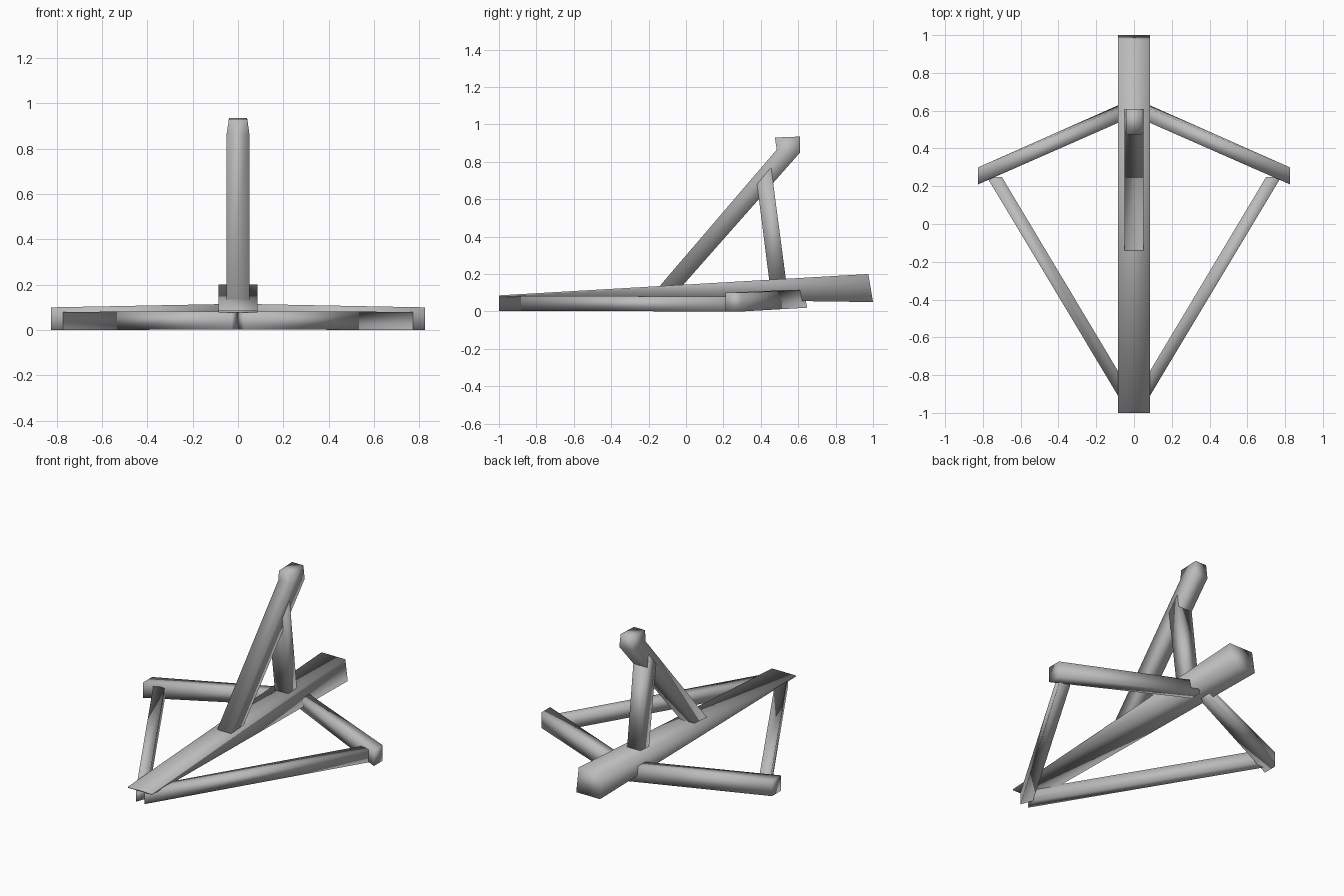
import bpy
import bmesh

cube = bpy.data.objects.get("Cube")
if cube:
    bpy.data.objects.remove(cube, do_unlink=True)

grey = bpy.data.materials.new("plain grey")
grey.use_nodes = True
grey.diffuse_color = (0.5, 0.5, 0.5, 1)
grey.node_tree.nodes["Principled BSDF"].inputs["Base Color"].default_value = (0.5, 0.5, 0.5, 1)


def loft(name, rings, mirror=False):
    """Join four-point rings into a capped, softly shaded beam."""
    bm = bmesh.new()
    loops = [[bm.verts.new(p) for p in ring] for ring in rings]
    for a, b in zip(loops, loops[1:]):
        for i in range(4):
            j = (i + 1) % 4
            bm.faces.new((a[i], a[j], b[j], b[i]))
    bm.faces.new(loops[0])
    bm.faces.new(loops[-1])
    bmesh.ops.recalc_face_normals(bm, faces=bm.faces)
    for face in bm.faces:
        face.smooth = True
    mesh = bpy.data.meshes.new(name)
    bm.to_mesh(mesh)
    bm.free()
    mesh.materials.append(grey)
    obj = bpy.data.objects.new(name, mesh)
    bpy.context.collection.objects.link(obj)
    if mirror:
        mod = obj.modifiers.new("Mirror", "MIRROR")
        mod.use_mirror_merge = False
    return obj


def cross(half, a, b):
    """Ring spanning the centre line between two (y, z) points."""
    return [(-half, *a), (half, *a), (half, *b), (-half, *b)]


def upright(a, b, low, high, lean=0.0):
    """Ring standing on two (x, y) points."""
    return [(*a, low), (*b, low), (b[0], b[1] - lean, high), (a[0], a[1] - lean, high)]


# Tapered central keel
loft("keel_beam", [cross(0.085, (-1, 0.078), (-1, 0.086)),
                   cross(0.085, (1, 0.05), (0.975, 0.2))])

# Leaning post with a flared head
loft("leaning_post", [cross(0.05, (-0.15, 0.125), (-0.03, 0.125)),
                      cross(0.05, (0.485, 0.865), (0.61, 0.85)),
                      cross(0.04, (0.475, 0.93), (0.61, 0.935))])

# Strut holding the post from behind
loft("rear_strut", [cross(0.047, (0.447, 0.15), (0.537, 0.15)),
                    cross(0.051, (0.38, 0.68), (0.455, 0.77))])

# Mirrored side frame
loft("front_side_bar", [upright((0.78, 0.25), (0.70, 0.25), 0, 0.08),
                        upright((0.03, -1), (0, -0.92), 0.003, 0.083)], True)
loft("rear_side_bar", [upright((0.825, 0.30), (0.825, 0.21), 0, 0.1),
                       upright((0.04, 0.648), (0.04, 0.575), 0.02, 0.115, 0.02)], True)
